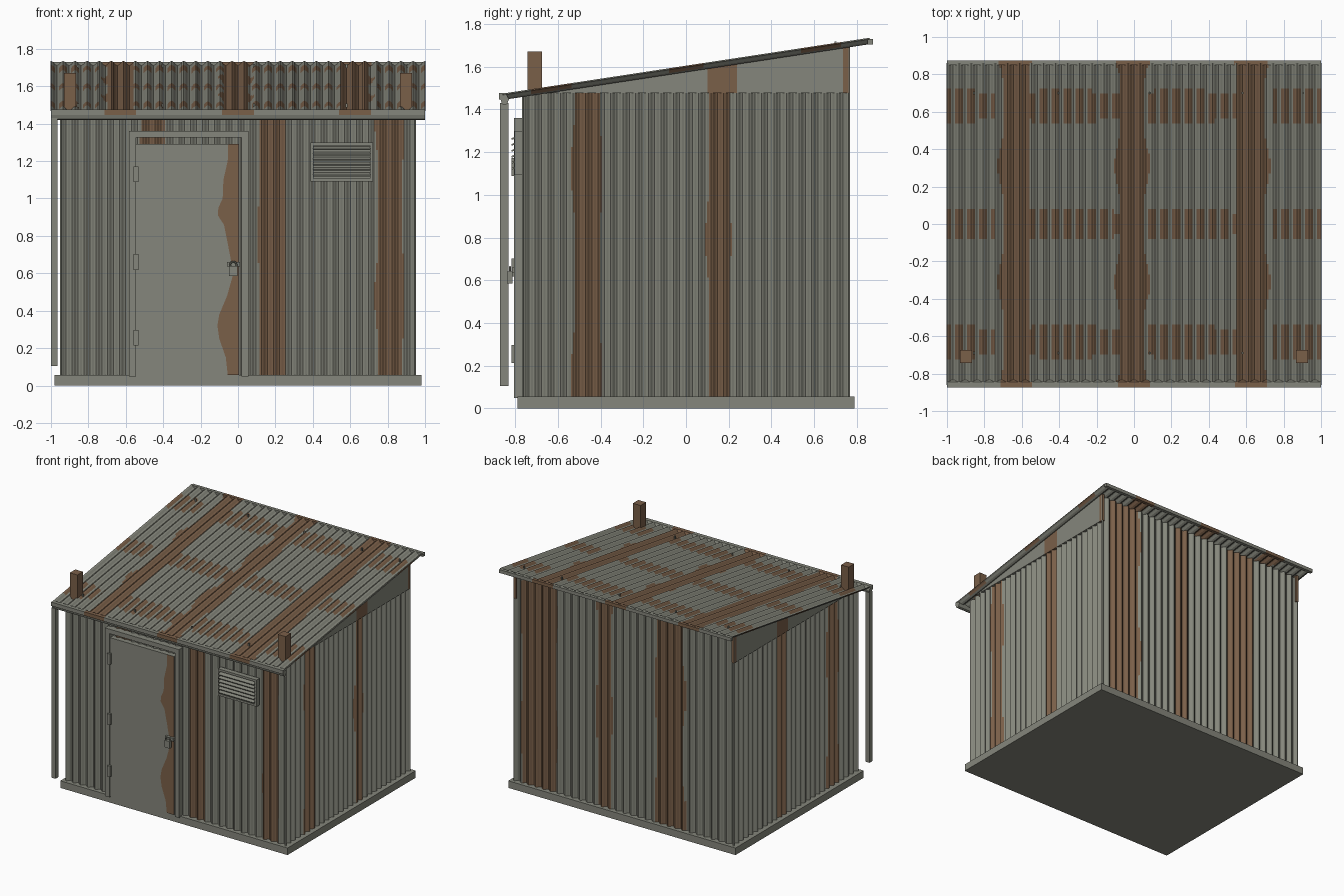
import bpy, bmesh, math
from mathutils import Vector

if "Cube" in bpy.data.objects:
    bpy.data.objects.remove(bpy.data.objects["Cube"])


def material(name, rgb):
    m = bpy.data.materials.new(name)
    m.diffuse_color = (*rgb, 1)
    m.use_nodes = True
    m.node_tree.nodes["Principled BSDF"].inputs["Base Color"].default_value = m.diffuse_color
    return m


GREY = material("weathered grey metal", (0.235, 0.24, 0.20))
RUST = material("rust brown", (0.195, 0.115, 0.066))


def roof_z(y):
    return 1.590 + 0.152 * y


def finish(name, bm, mats=(GREY, RUST)):
    me = bpy.data.meshes.new(name)
    bm.to_mesh(me)
    bm.free()
    ob = bpy.data.objects.new(name, me)
    bpy.context.collection.objects.link(ob)
    for m in mats:
        me.materials.append(m)
    return ob


def box(name, x0, x1, y0, y1, z0, z1, mat=GREY):
    bm = bmesh.new()
    bmesh.ops.create_cube(bm, size=1)
    for v in bm.verts:
        v.co = Vector(((x0 + x1) / 2 + v.co.x * (x1 - x0),
                       (y0 + y1) / 2 + v.co.y * (y1 - y0),
                       (z0 + z1) / 2 + v.co.z * (z1 - z0)))
    return finish(name, bm, (mat,))


def sheet(name, u0, u1, pitch, rows, place, rusty, segs=6):
    """Corrugated sheet: place(u, t, wave) gives a point, rusty(centre, wave) the colour."""
    bm = bmesh.new()
    n = round(abs(u1 - u0) / pitch) * segs
    waves = [math.cos(2 * math.pi * i / segs) for i in range(n + 1)]
    grid = [[bm.verts.new(place(u0 + (u1 - u0) * i / n, j / rows, 0.012 * waves[i]))
             for j in range(rows + 1)] for i in range(n + 1)]
    for i in range(n):
        for j in range(rows):
            f = bm.faces.new((grid[i][j], grid[i + 1][j], grid[i + 1][j + 1], grid[i][j + 1]))
            w = (waves[i] + waves[i + 1]) / 2
            f.material_index = int(rusty(f.calc_center_median(), w))
    ob = finish(name, bm)
    s = ob.modifiers.new("thickness", "SOLIDIFY")
    s.thickness, s.offset = 0.006, -1
    return ob


def in_bands(u, z, bands):
    """Vertical rust streaks whose edges wander a little with height."""
    for k, (a, b) in enumerate(bands):
        bulge = 0.018 * max(0, math.sin(6.5 * z + 2.1 * k + 0.6))
        if a - bulge < u < b + bulge * 0.4:
            return True
    return False


# corrugated walls
FRONT = [(-0.52, -0.39), (0.12, 0.25), (0.75, 0.88)]
BACK = [(-0.51, -0.27), (0.12, 0.235), (0.59, 0.88)]
SIDE = [(-0.52, -0.40), (0.11, 0.205)]


def side_top(y):
    return min(1.48, roof_z(y) - 0.008)


sheet("front_wall", -0.95, 0.95, 0.0633, 28,
      lambda u, t, w: (u, -0.755 - w, 0.05 + t * 1.41),
      lambda c, w: in_bands(c.x, c.z, FRONT))
sheet("back_wall", 0.95, -0.95, 0.0633, 28,
      lambda u, t, w: (u, 0.755 + w, 0.05 + t * 1.64),
      lambda c, w: in_bands(c.x, c.z, BACK))
for side, s in (("right", 1), ("left", -1)):
    sheet(side + "_wall", -0.765 * s, 0.765 * s, 0.0588, 28,
          lambda u, t, w: (s * (0.938 + w), u, 0.05 + t * (side_top(u) - 0.05)),
          lambda c, w: in_bands(c.y, c.z, SIDE))
    # flat gable panel above the side wall
    bm = bmesh.new()
    ys = [-0.69, 0.10, 0.24, 0.735, 0.767]
    lo = [bm.verts.new((s * 0.951, y, 1.478)) for y in ys]
    hi = [bm.verts.new((s * 0.951, y, roof_z(y) - 0.004)) for y in ys]
    for i in range(4):
        q = [lo[i], lo[i + 1], hi[i + 1], hi[i]]
        bm.faces.new(q if s > 0 else q[::-1]).material_index = i % 2
    gable = finish(side + "_gable", bm)
    m = gable.modifiers.new("thickness", "SOLIDIFY")
    m.thickness, m.offset = 0.02, -1

# roof with streaks down the slope and rusty rows at the fixings
COLUMNS = [(-0.70, -0.56), (-0.075, 0.055), (0.55, 0.70)]


def roof_rust(c, w):
    swell = 0.03 * max(0, math.cos(2 * math.pi * (abs(c.y) - 0.31) / 0.62))
    for k, (a, b) in enumerate(COLUMNS):
        if a - swell * (k < 2) < c.x < b + swell * (k > 0):
            return True
    if 0.70 < abs(c.x) < 0.745 or w < -0.4:
        return False
    half = 0.06 + 0.03 * abs(math.sin(5 * c.x + 0.3))
    return min(abs(c.y - r) for r in (-0.63, 0, 0.63)) < half


sheet("roof", -1, 1, 0.0645, 64,
      lambda u, t, w: (u, -0.86 + 1.72 * t, roof_z(-0.86 + 1.72 * t) + w + 0.003),
      roof_rust)


# gutter and rear trim: profile run along x with rust patches
def run(name, profile, patches, rust_above):
    bm = bmesh.new()
    xs = sorted([-1, 1] + [p for ab in patches for p in ab])
    rings = [[bm.verts.new((x, y, z)) for y, z in profile] for x in xs]
    n = len(profile)
    for i in range(len(xs) - 1):
        for k in range(n):
            f = bm.faces.new((rings[i][k], rings[i + 1][k],
                              rings[i + 1][(k + 1) % n], rings[i][(k + 1) % n]))
            f.material_index = int(i % 2 and f.calc_center_median().z > rust_above)
    bm.faces.new(rings[0])
    bm.faces.new(rings[-1][::-1])
    bmesh.ops.recalc_face_normals(bm, faces=bm.faces)
    return finish(name, bm)


run("gutter", [(-0.875, 1.476), (-0.875, 1.447), (-0.868, 1.445), (-0.862, 1.426), (-0.85, 1.42),
               (-0.838, 1.426), (-0.83, 1.445), (-0.83, 1.45), (-0.845, 1.476)],
    [(-0.715, -0.545), (-0.085, 0.085), (0.54, 0.71)], 1.446)
run("rear_roof_trim", [(0.85, 1.704), (0.875, 1.704), (0.875, 1.73), (0.85, 1.73)],
    [(-0.725, -0.545), (-0.095, 0.085), (0.535, 0.715)], 0)

# base, downpipe, roof posts
box("base_slab", -0.98, 0.98, -0.79, 0.79, 0, 0.055)
box("downpipe", -1.0, -0.965, -0.87, -0.832, 0.105, 1.43)
for side, s in (("left", -1), ("right", 1)):
    box(side + "_roof_post", s * 0.898 - 0.033, s * 0.898 + 0.033, -0.743, -0.675, 1.47, 1.672, RUST)

# door, frame, hinges
box("door", -0.546, 0.006, -0.797, -0.755, 0.055, 1.29)
box("left_jamb", -0.583, -0.546, -0.806, -0.755, 0.048, 1.33)
box("right_jamb", 0.02, 0.055, -0.806, -0.755, 0.048, 1.33)
box("door_lintel", -0.583, 0.055, -0.806, -0.755, 1.325, 1.36)
for i, z in enumerate((0.255, 0.66, 1.13)):
    box(f"hinge_{i + 1}", -0.558, -0.533, -0.817, -0.79, z - 0.042, z + 0.042)

# rust stain along the door edge
bm = bmesh.new()
EDGE = [(0.056, -0.055), (0.15, -0.065), (0.25, -0.10), (0.32, -0.11), (0.38, -0.10), (0.48, -0.058),
        (0.58, -0.03), (0.66, -0.036), (0.76, -0.055), (0.86, -0.075), (0.91, -0.108), (0.95, -0.105),
        (1.0, -0.082), (1.1, -0.078), (1.2, -0.055), (1.29, -0.052)]
bm.faces.new([bm.verts.new(p) for p in
              [(0.006, -0.7985, 0.056), (0.006, -0.7985, 1.29)]
              + [(x, -0.7985, z) for z, x in EDGE[::-1]]][::1])
bm.normal_update()
for f in bm.faces:
    if f.normal.y > 0:
        f.normal_flip()
finish("door_rust_stain", bm, (RUST,))

# hasp and padlock
box("hasp", -0.058, 0.012, -0.815, -0.79, 0.635, 0.66)
box("padlock", -0.047, -0.003, -0.838, -0.812, 0.585, 0.64)
bpy.ops.mesh.primitive_torus_add(major_radius=0.017, minor_radius=0.005, major_segments=16,
                                 minor_segments=6, location=(-0.025, -0.825, 0.645),
                                 rotation=(math.pi / 2, 0, 0))
bpy.context.object.name = "padlock_shackle"
bpy.context.object.data.materials.append(GREY)

# louvred vent
box("vent_back", 0.40, 0.71, -0.785, -0.755, 1.105, 1.295)
box("vent_top", 0.388, 0.722, -0.803, -0.765, 1.283, 1.30)
box("vent_bottom", 0.388, 0.722, -0.803, -0.765, 1.092, 1.108)
for side, x in (("left", 0.388), ("right", 0.706)):
    box(f"vent_{side}_side", x, x + 0.016, -0.803, -0.765, 1.092, 1.30)
for i in range(6):
    slat = box(f"vent_slat_{i + 1}", 0.402, 0.708, -0.018, 0.018, -0.004, 0.004)
    slat.location = (0, -0.80, 1.128 + i * 0.028)
    slat.rotation_euler.x = 0.35

# roof screws
for y in (-0.69, 0.70):
    for i, x in enumerate((-0.855, -0.405, 0.085, 0.58, 0.905)):
        box(f"roof_screw_{i + 1}", x - 0.005, x + 0.005, y - 0.005, y + 0.005,
            roof_z(y), roof_z(y) + 0.022)
